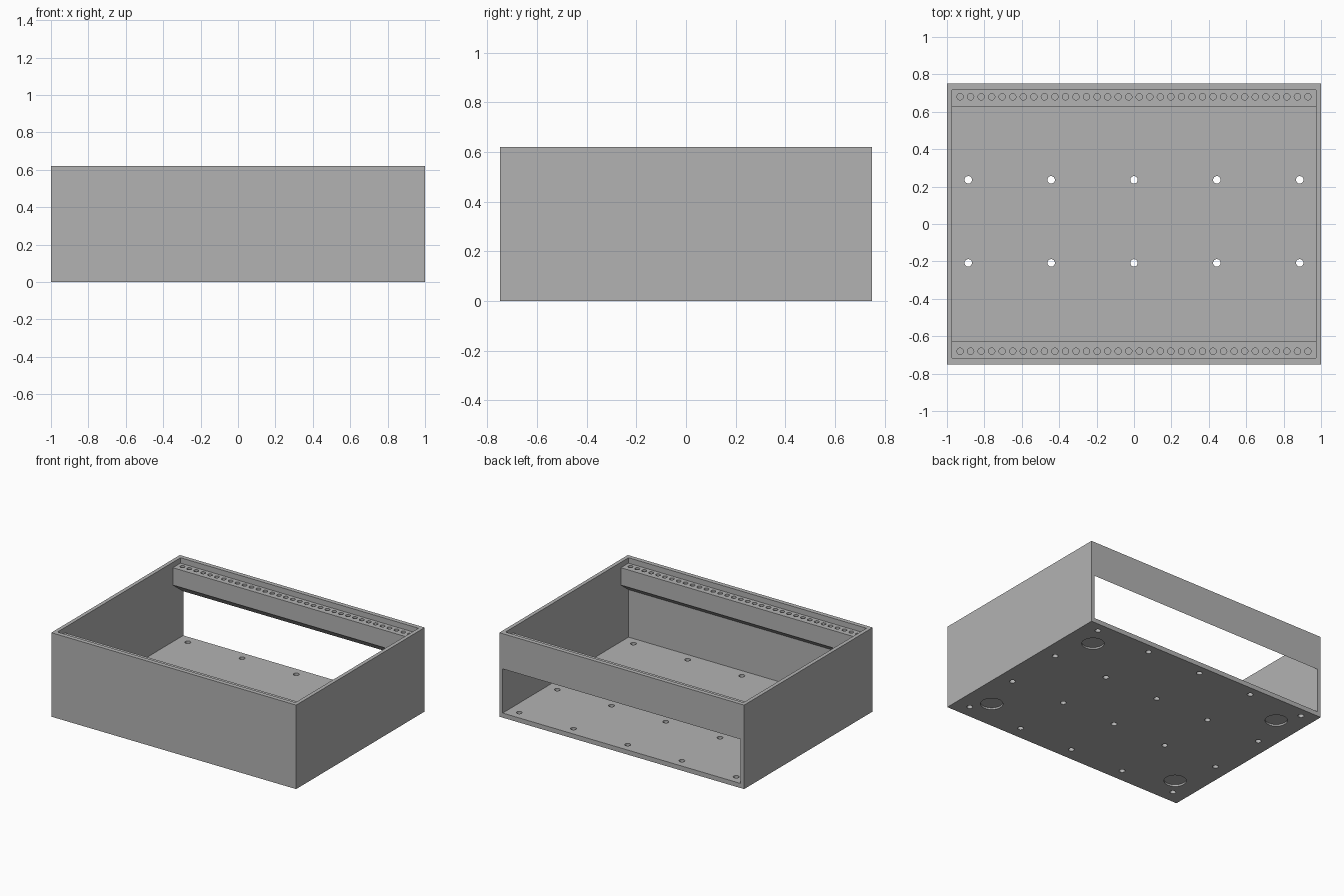
import bpy, bmesh
from mathutils import Matrix

if "Cube" in bpy.data.objects:
    bpy.data.objects.remove(bpy.data.objects["Cube"])

W, D, H = 1.0, 0.75, 0.62          # half width, half depth, height
IX, IY, FLOOR = 0.972, 0.7175, 0.034
RAIL_Y, RAIL_TOP, RAIL_LOW = 0.629, 0.58, 0.452
SLOPE = 0.76                       # slope of the rail underside

grey = bpy.data.materials.new("mid_grey")
grey.diffuse_color = (0.45, 0.45, 0.45, 1)
grey.use_nodes = True
grey.node_tree.nodes["Principled BSDF"].inputs["Base Color"].default_value = grey.diffuse_color


def make(name, bm):
    bmesh.ops.recalc_face_normals(bm, faces=bm.faces[:])
    mesh = bpy.data.meshes.new(name)
    bm.to_mesh(mesh)
    bm.free()
    mesh.materials.append(grey)
    obj = bpy.data.objects.new(name, mesh)
    bpy.context.collection.objects.link(obj)
    return obj


def prism(name, profile, half):
    """Extrude a (y, z) profile along x."""
    bm = bmesh.new()
    face = bm.faces.new([bm.verts.new((-half, y, z)) for y, z in profile])
    new = bmesh.ops.extrude_face_region(bm, geom=[face])["geom"]
    moved = [v for v in new if isinstance(v, bmesh.types.BMVert)]
    bmesh.ops.translate(bm, verts=moved, vec=(2 * half, 0, 0))
    return make(name, bm)


def drill(bm, x, y, z0, z1, radius, sides):
    bmesh.ops.create_cone(bm, cap_ends=True, segments=sides, radius1=radius,
                          radius2=radius, depth=z1 - z0,
                          matrix=Matrix.Translation((x, y, (z0 + z1) / 2)))


# Solid outer block of the case
case = prism("case", [(-D, 0), (D, 0), (D, H), (-D, H)], W)

# Interior space: leaves floor, walls, both rails and the open back slot
under = lambda y: RAIL_LOW - SLOPE * (y - RAIL_Y)
cavity = prism("cavity_cutter", [
    (-IY, FLOOR), (0.8, FLOOR), (0.8, under(0.8)),
    (RAIL_Y, RAIL_LOW), (RAIL_Y, RAIL_TOP), (IY, RAIL_TOP), (IY, 0.7),
    (-IY, 0.7), (-IY, RAIL_TOP), (-RAIL_Y, RAIL_TOP), (-RAIL_Y, RAIL_LOW),
    (-IY, under(IY))], IX)

# Rail screw holes, floor holes and foot recesses
bm = bmesh.new()
for y in (-0.68, 0.68):
    for i in range(34):
        drill(bm, -0.93 + 1.86 * i / 33, y, RAIL_TOP - 0.05, RAIL_TOP + 0.02, 0.017, 20)
for i in range(5):
    for j in range(4):
        drill(bm, -0.886 + 0.443 * i, -0.652 + 0.444 * j, -0.02, FLOOR + 0.02, 0.02, 24)
for x in (-0.8, 0.8):
    for y in (-0.526, 0.526):
        drill(bm, x, y, -0.02, 0.013, 0.075, 48)
holes = make("hole_cutter", bm)

# Cut and bake the result
for cutter in (cavity, holes):
    cutter.hide_render = True
    mod = case.modifiers.new(cutter.name, "BOOLEAN")
    mod.operation = "DIFFERENCE"
    mod.solver = "EXACT"
    mod.object = cutter
bpy.context.view_layer.update()
graph = bpy.context.evaluated_depsgraph_get()
baked = bpy.data.meshes.new_from_object(case.evaluated_get(graph))
case.modifiers.clear()
case.data = baked
for cutter in (cavity, holes):
    bpy.data.objects.remove(cutter)

# Smooth hole walls, sharp case edges
bpy.context.view_layer.objects.active = case
case.select_set(True)
bpy.ops.object.shade_smooth_by_angle()
